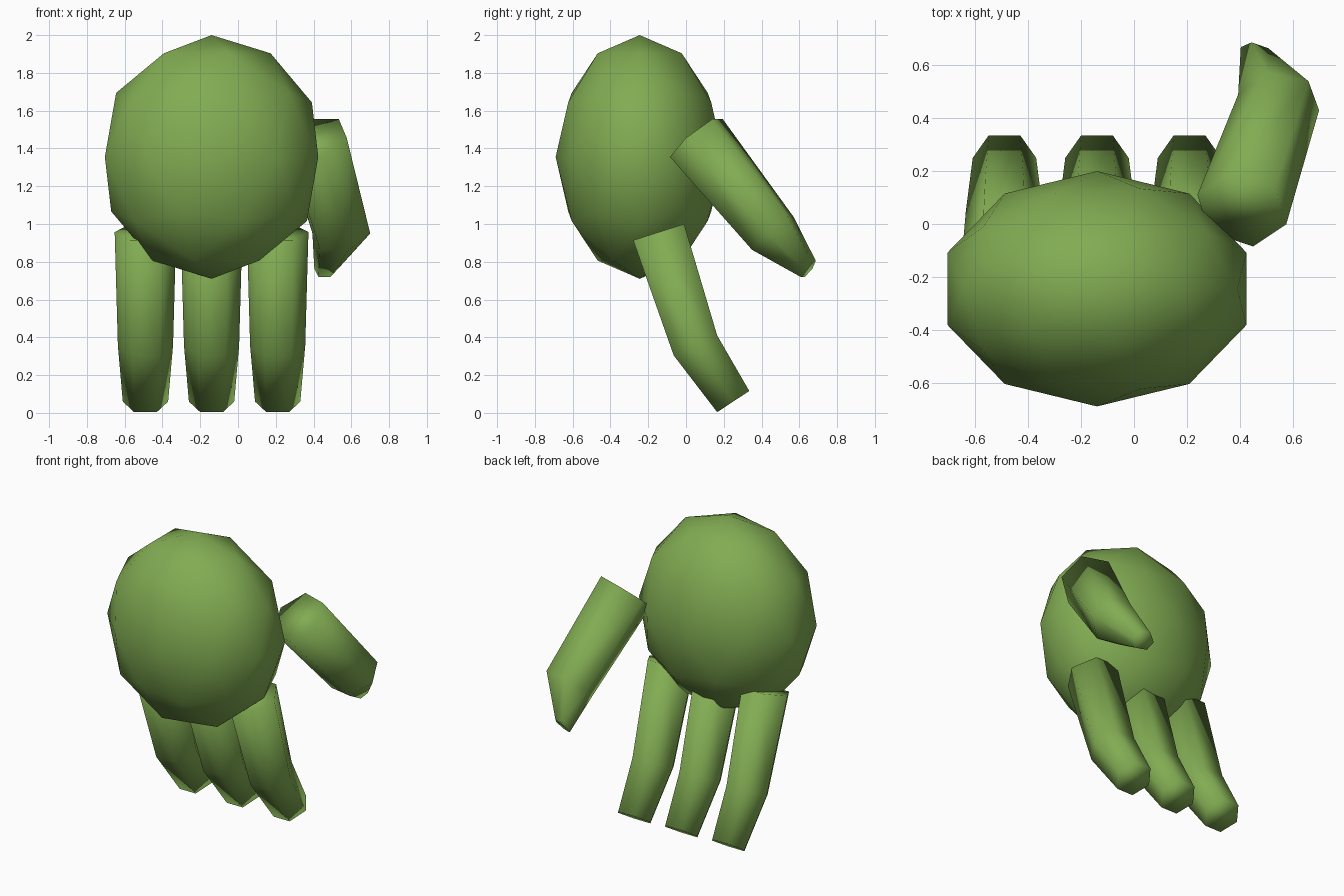
import bpy
import bmesh
from mathutils import Vector

default = bpy.data.objects.get("Cube")
if default:
    bpy.data.objects.remove(default, do_unlink=True)

# Single skin colour
green = bpy.data.materials.new("leaf_green")
green.use_nodes = True
color = (0.22, 0.41, 0.085, 1.0)
green.diffuse_color = color
green.node_tree.nodes["Principled BSDF"].inputs["Base Color"].default_value = color


def hex_tube(name, rings):
    """Closed six-sided tube; each ring is (centre, corner offset, next corner offset)."""
    bm = bmesh.new()
    loops = []
    for centre, u, v in rings:
        c, u, v = Vector(centre), Vector(u), Vector(v)
        loops.append([bm.verts.new(c + o) for o in (u, v, v - u, -u, -v, u - v)])
    for a, b in zip(loops, loops[1:]):
        for i in range(6):
            j = (i + 1) % 6
            bm.faces.new((a[i], a[j], b[j], b[i]))
    bm.faces.new(loops[0])
    bm.faces.new(loops[-1])
    bmesh.ops.recalc_face_normals(bm, faces=bm.faces)
    for f in bm.faces:
        f.smooth = True
    mesh = bpy.data.meshes.new(name)
    bm.to_mesh(mesh)
    bm.free()
    mesh.materials.append(green)
    obj = bpy.data.objects.new(name, mesh)
    bpy.context.collection.objects.link(obj)
    return obj


# Palm: stretched low-poly ball
bpy.ops.mesh.primitive_ico_sphere_add(subdivisions=2, radius=1, location=(-0.14, -0.245, 1.355))
palm = bpy.context.object
palm.name = "palm"
palm.scale = (0.594, 0.445, 0.645)
bpy.ops.object.transform_apply(location=False, rotation=False, scale=True)
bpy.ops.object.shade_smooth()
palm.data.materials.append(green)

# Three bent fingers: (y, z, radius, half thickness in y, half thickness in z)
profile = [
    (-0.145, 0.957, 0.163, 0.135, 0.043),
    (0.05, 0.357, 0.146, 0.115, 0.053),
    (0.25, 0.06, 0.12, 0.085, 0.056),
]
for name, x in (("right_finger", -0.49), ("middle_finger", -0.14), ("left_finger", 0.21)):
    hex_tube(name, [((x, y, z), (r, 0, 0), (r / 2, dy, dz)) for y, z, r, dy, dz in profile])

# Thumb: bends back inward toward a narrow tip
hex_tube("thumb", [
    ((0.408, 0.055, 1.455), (0.168, -0.056, 0), (0.042, -0.14, -0.10)),
    ((0.547, 0.46, 0.95), (0.153, -0.03, 0), (0.04, -0.11, -0.087)),
    ((0.467, 0.647, 0.763), (0.063, -0.022, 0), (0.022, -0.04, -0.043)),
])
